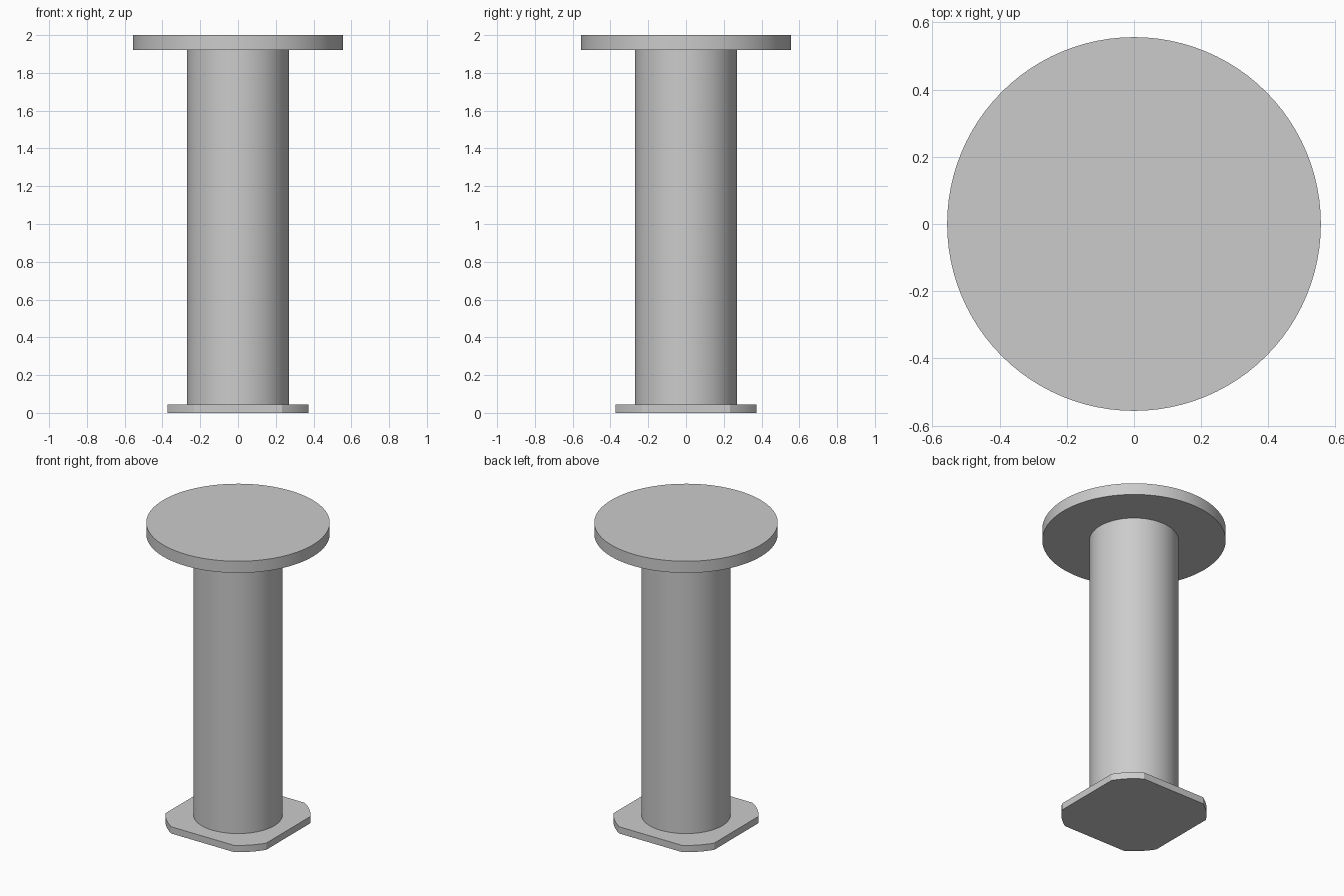
import bpy
import bmesh
from math import acos, cos, pi, radians, sin

cube = bpy.data.objects.get("Cube")
if cube:
    bpy.data.objects.remove(cube, do_unlink=True)

# One plain grey for the whole model
grey = bpy.data.materials.new("light_grey")
grey.use_nodes = True
colour = (0.6, 0.6, 0.6, 1)
grey.diffuse_color = colour
grey.node_tree.nodes["Principled BSDF"].inputs["Base Color"].default_value = colour


def circle(radius, steps=96):
    return [(radius * cos(2 * pi * i / steps), radius * sin(2 * pi * i / steps))
            for i in range(steps)]


def rounded_square(half, radius, steps=6):
    """Square whose corners are trimmed by a circle."""
    start = acos(half / radius)
    span = pi / 2 - 2 * start
    angles = [q * pi / 2 + start + span * i / steps
              for q in range(4) for i in range(steps + 1)]
    return [(radius * cos(a), radius * sin(a)) for a in angles]


def extrude(name, outline, bottom, top):
    bm = bmesh.new()
    face = bm.faces.new([bm.verts.new((x, y, bottom)) for x, y in outline])
    result = bmesh.ops.extrude_face_region(bm, geom=[face], use_keep_orig=True)
    verts = [v for v in result["geom"] if isinstance(v, bmesh.types.BMVert)]
    bmesh.ops.translate(bm, verts=verts, vec=(0, 0, top - bottom))
    bmesh.ops.recalc_face_normals(bm, faces=bm.faces)
    mesh = bpy.data.meshes.new(name)
    bm.to_mesh(mesh)
    bm.free()
    mesh.materials.append(grey)
    obj = bpy.data.objects.new(name, mesh)
    bpy.context.collection.objects.link(obj)
    bpy.ops.object.select_all(action="DESELECT")
    obj.select_set(True)
    bpy.context.view_layer.objects.active = obj
    bpy.ops.object.shade_smooth_by_angle(angle=radians(20))


# Foot plate, column and round top
extrude("base_plate", rounded_square(0.373, 0.44), 0, 0.045)
extrude("column", circle(0.27), 0.04, 1.93)
extrude("top_disc", circle(0.556), 1.922, 2)
